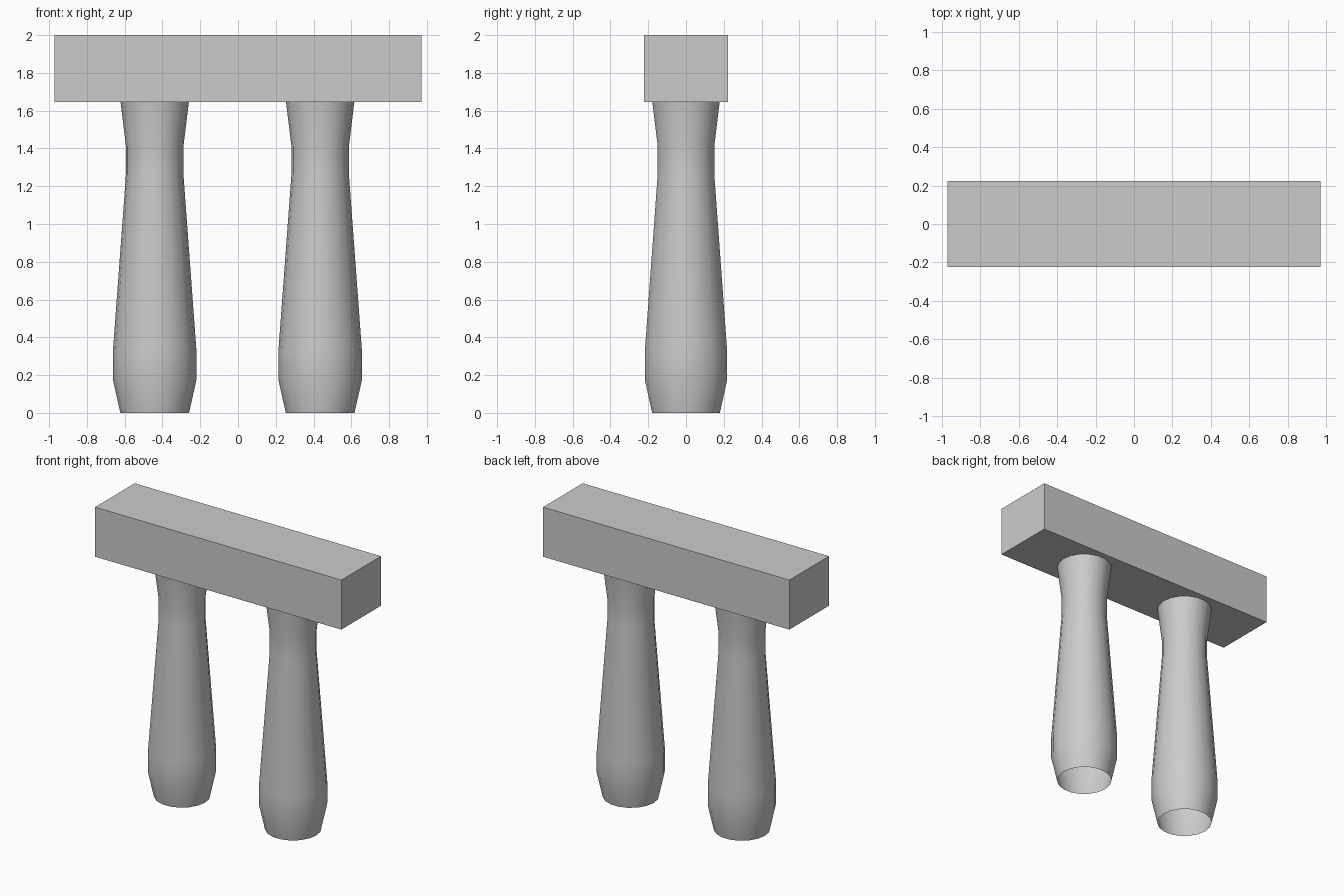
import bpy, bmesh, math

if "Cube" in bpy.data.objects:
    bpy.data.objects.remove(bpy.data.objects["Cube"])

SIDES = 18
# Column profile: (radius, height)
PROFILE = [(0.182, 0.0), (0.221, 0.175), (0.221, 0.33),
           (0.152, 1.265), (0.152, 1.41), (0.181, 1.647)]


def column(name, x):
    """Open-ended turned column."""
    bm = bmesh.new()
    rings = [[bm.verts.new((r * math.cos(2 * math.pi * i / SIDES),
                            r * math.sin(2 * math.pi * i / SIDES), z))
              for i in range(SIDES)] for r, z in PROFILE]
    for low, high in zip(rings, rings[1:]):
        for i in range(SIDES):
            j = (i + 1) % SIDES
            bm.faces.new((low[i], low[j], high[j], high[i])).smooth = True
    mesh = bpy.data.meshes.new(name)
    bm.to_mesh(mesh)
    bm.free()
    obj = bpy.data.objects.new(name, mesh)
    obj.location.x = x
    bpy.context.collection.objects.link(obj)


# Two supporting columns
column("left_column", -0.441)
column("right_column", 0.435)

# Beam resting across the columns
bpy.ops.mesh.primitive_cube_add(size=1, location=(0, 0, 1.8235))
beam = bpy.context.object
beam.name = "beam"
beam.scale = (1.942, 0.446, 0.353)
